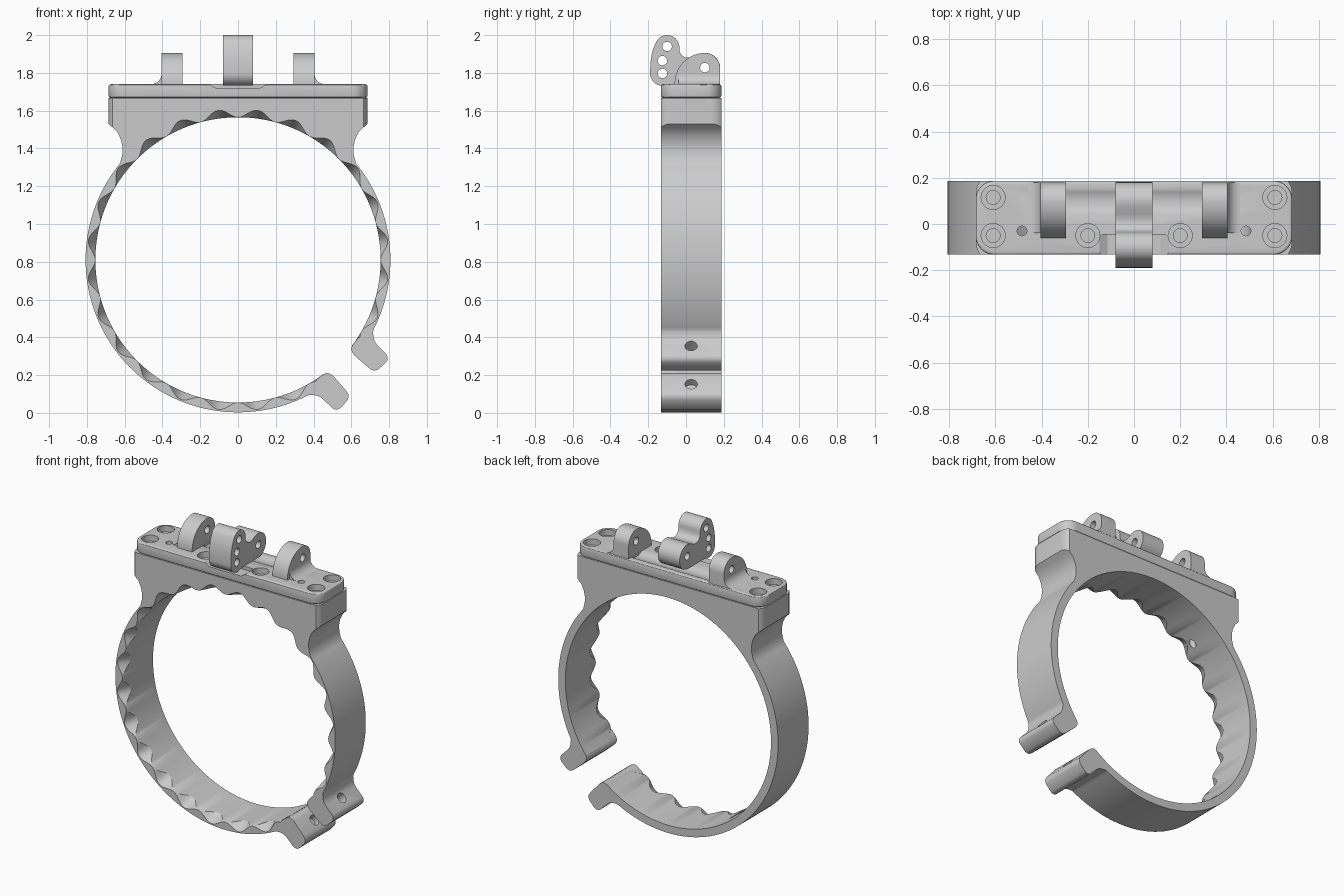
import bpy, bmesh
from math import sin, cos, radians, pi
from mathutils import Matrix, Vector

if "Cube" in bpy.data.objects:
    bpy.data.objects.remove(bpy.data.objects["Cube"])

Y0, Y1 = -0.133, 0.187        # front and back of the band
CZ, R_OUT, R_IN = 0.81, 0.807, 0.755


def arc(cx, cy, r, a0, a1, n=16):
    return [(cx + r * cos(radians(a0 + (a1 - a0) * i / n)),
             cy + r * sin(radians(a0 + (a1 - a0) * i / n))) for i in range(n + 1)]


def circle(cx, cy, r, n=32):
    return arc(cx, cy, r, 0, 360, n)[:-1]


def flip(pts):
    return [(-a, b) for a, b in reversed(pts)]


def loft(name, rings):
    """Closed solid through equal-length loops of points."""
    bm = bmesh.new()
    loops = [[bm.verts.new(p) for p in ring] for ring in rings]
    n = len(loops[0])
    for a, b in zip(loops, loops[1:]):
        for i in range(n):
            bm.faces.new((a[i], a[(i + 1) % n], b[(i + 1) % n], b[i]))
    bm.faces.new(loops[0])
    bm.faces.new(loops[-1])
    bmesh.ops.recalc_face_normals(bm, faces=bm.faces)
    me = bpy.data.meshes.new(name)
    bm.to_mesh(me)
    bm.free()
    ob = bpy.data.objects.new(name, me)
    bpy.context.collection.objects.link(ob)
    return ob


def prism(name, pts, lo, hi, axis):
    put = {'x': lambda a, b, t: (t, a, b),
           'y': lambda a, b, t: (a, t, b),
           'z': lambda a, b, t: (a, b, t)}[axis]
    return loft(name, [[put(a, b, t) for a, b in pts] for t in (lo, hi)])


def apply(ob, mod):
    bpy.context.view_layer.objects.active = ob
    bpy.ops.object.modifier_apply(modifier=mod.name)


def combine(ob, other, op='DIFFERENCE'):
    m = ob.modifiers.new('bool', 'BOOLEAN')
    m.object, m.operation, m.solver = other, op, 'EXACT'
    apply(ob, m)
    bpy.data.objects.remove(other)


def drill(ob, a, b, r, lo, hi, axis):
    combine(ob, prism('cutter', circle(a, b, r), lo, hi, axis))


def bevel(ob, width, angle=50):
    m = ob.modifiers.new('bevel', 'BEVEL')
    m.width, m.segments, m.limit_method = width, 3, 'ANGLE'
    m.angle_limit = radians(angle)
    apply(ob, m)


# Clamp band: outer outline with the mounting pad on top
side = [(.613, 1.365), (.611, 1.405), (.619, 1.445), (.638, 1.485),
        (.66, 1.507), (.685, 1.53), (.685, 1.668)]
band = prism('clamp_band', arc(0, CZ, R_OUT, 140.7, 399.3, 150) + side + flip(side),
             Y0, Y1, 'y')

# Bore with 24 scallops around the front inner edge
N = 288
bore_rings = [[], [], [], []]
for i in range(N):
    t = 2 * pi * i / N
    w = (1 - cos(24 * t)) / 2
    for ring, y, r in zip(bore_rings, (Y0 - .1, Y0, Y0 + .001 + .075 * w, Y1 + .1),
                          (R_IN + .044 * w, R_IN + .044 * w, R_IN, R_IN)):
        ring.append((r * sin(t), y, CZ + r * cos(t)))
combine(band, loft('cutter', bore_rings))

# Opening in the band
combine(band, prism('cutter', [(0, CZ)] + arc(0, CZ, 1.2, -53, -37, 4), -.4, .4, 'y'))

# Pair of clamping tabs, mirrored about the 45 degree line
tab = [(.42, .180), (.44, .196), (.455, .206), (.47, .211), (.487, .207), (.505, .195),
       (.572, .118), (.583, .102), (.586, .088), (.581, .068), (.543, .027),
       (.53, .019), (.515, .018), (.50, .024), (.447, .076), (.43, .087),
       (.41, .093), (.38, .095), (.34, .085)]
for pts in (tab, [(CZ - b, CZ - a) for a, b in tab]):
    combine(band, prism('tab', pts, Y0, Y1, 'y'), 'UNION')
bolt = prism('cutter', circle(0, 0, .033), -.12, .3, 'x')
bolt.data.transform(Matrix.Translation((.60, .027, .21)) @ Matrix.Rotation(radians(-45), 4, 'Y'))
combine(band, bolt)

# Rounded upright corners of the pad
corner = [(.72, .23), (.605, .23)] + arc(.605, .107, .08, 90, 0, 10) + [(.72, .107)]
for sx in (1, -1):
    for sy in (1, -1):
        pts = [(sx * a, .027 + sy * b) for a, b in corner]
        combine(band, prism('cutter', pts, 1.38, 1.8, 'z'))

# Top plate with softened edges
outline = []
for k, (sx, sy) in enumerate(((1, 1), (-1, 1), (-1, -1), (1, -1))):
    outline += arc(sx * .605, .027 + sy * .08, .08, 90 * k, 90 * k + 90, 10)
plate = prism('top_plate', outline, 1.668, 1.74, 'z')
bevel(plate, .01)

# Clearance under the lever: trough for the barrel and shallow front relief
drill(plate, .1, 1.825, .1, -.294, .294, 'x')
combine(plate, prism('cutter', [(-.165, 1.75), (-.115, 1.718), (.115, 1.718), (.165, 1.75)],
                     -.3, -.045, 'y'))

# Counterbored screw holes and small pin holes
for s in (1, -1):
    for x, y, floor in ((.61, .115, 1.54), (.61, -.05, 1.54), (.2, -.05, 1.62)):
        drill(plate, s * x, y, .052, 1.70, 1.8, 'z')
        drill(plate, s * x, y, .03, 1.6, 1.8, 'z')
        drill(band, s * x, y, .03, floor, 1.8, 'z')
    for ob in (plate, band):
        drill(ob, s * .485, -.03, .021, 1.2, 1.8, 'z')

parts = [band, plate]

# Hinge lugs with a fillet on the outer foot
lug_side = [(.18, 1.732)] + arc(.1, 1.825, .08, 0, 90, 12) + \
    arc(.1, 1.745, .16, 92, 180, 16) + [(-.06, 1.732)]
foot = [(.38, 1.732), (.38, 1.795)] + arc(.46, 1.795, .055, 180, 270, 8) + [(.46, 1.732)]
for s, word in ((1, 'right'), (-1, 'left')):
    lug = prism('hinge_lug_' + word, lug_side, s * .295, s * .405, 'x')
    combine(lug, prism('foot', foot if s > 0 else flip(foot), -.04, .179, 'y'), 'UNION')
    drill(lug, .1, 1.828, .025, -1, 1, 'x')
    parts.append(lug)

# Central lever: hinge barrel plus upright arm with three holes
lever_side = arc(.1, 1.825, .081, -90, 90, 20) + \
    [(.07, 1.9), (.045, 1.888), (.02, 1.880), (-.003, 1.881), (-.022, 1.892), (-.033, 1.91)] + \
    arc(-.1, 1.935, .065, 0, 150, 16) + [(-.175, 1.925), (-.185, 1.88), (-.189, 1.84)] + \
    arc(-.125, 1.797, .065, 180, 275, 12) + [(-.09, 1.738), (-.06, 1.743)]
lever = prism('lever', lever_side, -.08, .08, 'x')
for y, z in ((.1, 1.828), (-.1, 1.94), (-.125, 1.865), (-.125, 1.797)):
    drill(lever, y, z, .025, -1, 1, 'x')
parts.append(lever)

# Smooth curved walls, keep edges sharp
bpy.ops.object.select_all(action='DESELECT')
for ob in parts:
    ob.select_set(True)
bpy.context.view_layer.objects.active = band
bpy.ops.object.shade_smooth_by_angle(angle=radians(30))
